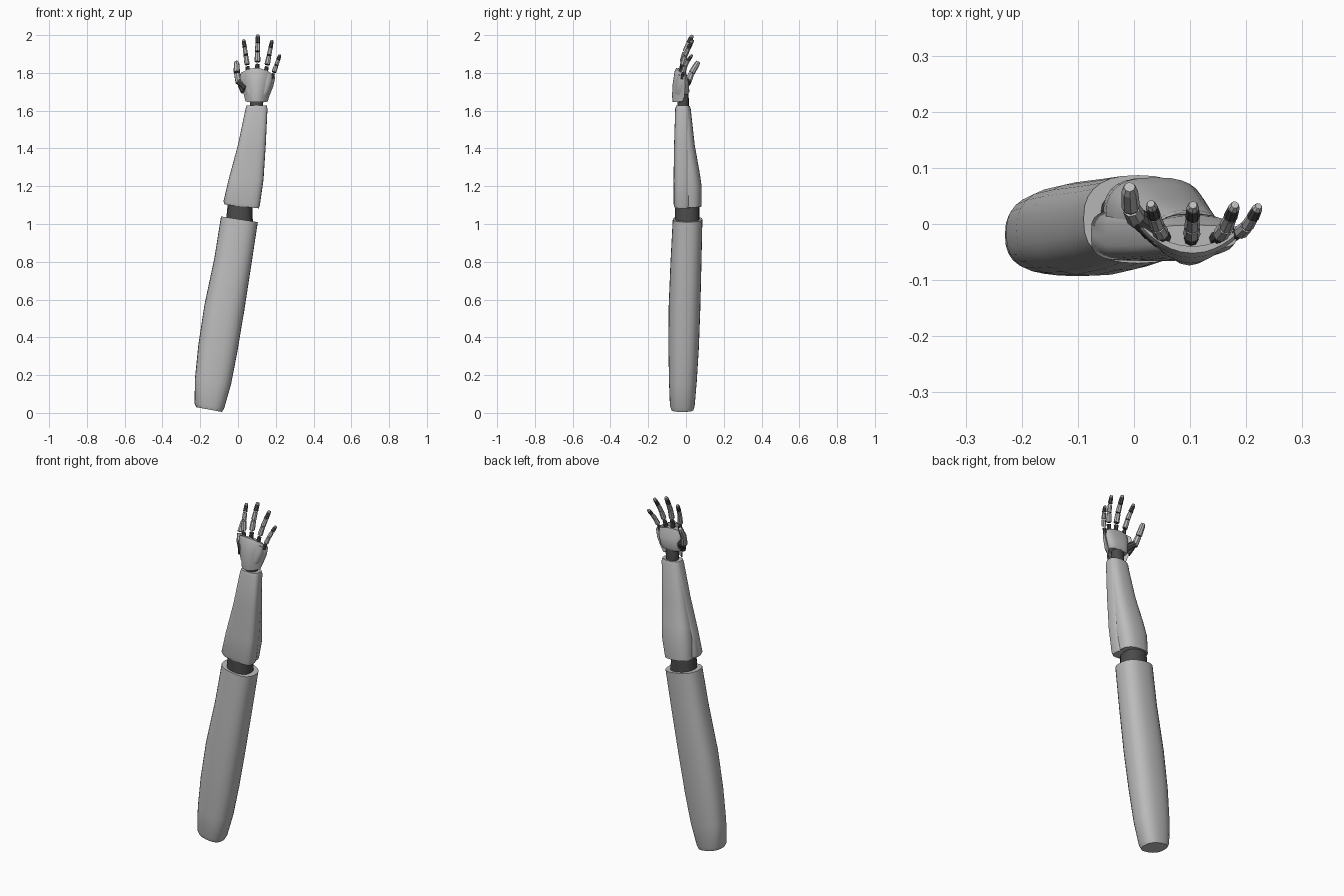
import bpy, bmesh, math
from mathutils import Vector


def material(name, value):
    m = bpy.data.materials.new(name)
    m.diffuse_color = (value, value, value, 1)
    return m


LIGHT = material("light_grey", 0.5)
DARK = material("dark_grey", 0.07)


def finish(name, bm, mat, angle=35):
    bmesh.ops.recalc_face_normals(bm, faces=bm.faces)
    me = bpy.data.meshes.new(name)
    bm.to_mesh(me)
    bm.free()
    ob = bpy.data.objects.new(name, me)
    bpy.context.collection.objects.link(ob)
    me.materials.append(mat)
    bpy.ops.object.select_all(action='DESELECT')
    ob.select_set(True)
    bpy.context.view_layer.objects.active = ob
    bpy.ops.object.shade_smooth_by_angle(angle=math.radians(angle))
    return ob


def loft(name, sections, mat, power=2.5, n=28):
    """Each section: left x, left z, right x, right z, front y, back y, [bow, arch]."""
    bm = bmesh.new()
    rings = []
    for s in sections:
        xl, zl, xr, zr, y0, y1 = s[:6]
        bow, arch = s[6:] if len(s) > 6 else (0, 0)
        ring = []
        for i in range(n):
            a = 2 * math.pi * i / n
            c, d = math.cos(a), math.sin(a)
            u = math.copysign(abs(c) ** (2 / power), c)
            v = math.copysign(abs(d) ** (2 / power), d)
            t = (u + 1) / 2
            ring.append(bm.verts.new((xl + (xr - xl) * t,
                                      (y0 + y1) / 2 + v * (y1 - y0) / 2 + bow * u * u,
                                      zl + (zr - zl) * t + arch * (1 - u * u))))
        rings.append(ring)
    for a, b in zip(rings, rings[1:]):
        for i in range(n):
            j = (i + 1) % n
            bm.faces.new((a[i], a[j], b[j], b[i]))
    bm.faces.new(rings[0])
    bm.faces.new(rings[-1])
    return finish(name, bm, mat)


def rod(bm, a, b, r1, r2, sides=8):
    a, b = Vector(a), Vector(b)
    d = b - a
    new = bmesh.ops.create_cone(bm, cap_ends=True, segments=sides, radius1=r1,
                                radius2=r2, depth=d.length)['verts']
    mtx = d.to_track_quat('Z', 'Y').to_matrix().to_4x4()
    mtx.translation = (a + b) / 2
    bmesh.ops.transform(bm, matrix=mtx, verts=new)


def finger(name, pts, r):
    pts = [Vector(p) for p in pts]
    # dark inner joints
    bm = bmesh.new()
    for i, (a, b) in enumerate(zip(pts, pts[1:])):
        rod(bm, a, a.lerp(b, 0.8), r * 0.85, r * 0.7)
    finish(name + "_joints", bm, DARK)
    # light outer segments
    bm = bmesh.new()
    for i, (a, b) in enumerate(zip(pts[1:], pts[2:])):
        k = r * (1 - 0.1 * i)
        top = 0.92 if i < len(pts) - 3 else 0.8
        rod(bm, a.lerp(b, 0.06), a.lerp(b, top), k, k * 0.88)
        if top == 0.8:
            rod(bm, a.lerp(b, top), b, k * 0.88, k * 0.6)
    finish(name + "_segments", bm, LIGHT)


# upper arm
loft("upper_arm", [
    (-0.22, 0.03, -0.085, 0.005, -0.078, 0.04),
    (-0.23, 0.05, -0.073, 0.025, -0.085, 0.046),
    (-0.228, 0.18, -0.037, 0.15, -0.09, 0.057),
    (-0.21, 0.36, -0.004, 0.32, -0.093, 0.068),
    (-0.178, 0.57, 0.033, 0.54, -0.092, 0.076),
    (-0.125, 0.82, 0.07, 0.78, -0.082, 0.082),
    (-0.09, 1.04, 0.105, 1.01, -0.07, 0.087)], LIGHT)

# elbow joint
loft("elbow_joint", [
    (-0.065, 1.0, 0.08, 0.98, -0.058, 0.072),
    (-0.055, 1.10, 0.075, 1.10, -0.058, 0.072)], DARK, 2.3, 16)

# forearm: squarer front shell over a rounded back
loft("forearm_front", [
    (-0.07, 1.103, 0.11, 1.083, -0.062, 0.025),
    (-0.077, 1.12, 0.116, 1.10, -0.066, 0.028),
    (-0.05, 1.235, 0.135, 1.235, -0.066, 0.028),
    (0.0, 1.42, 0.147, 1.42, -0.063, 0.024),
    (0.04, 1.61, 0.156, 1.61, -0.057, 0.02),
    (0.045, 1.627, 0.152, 1.627, -0.052, 0.015)], LIGHT, 3.6)
loft("forearm_back", [
    (-0.055, 1.10, 0.105, 1.088, -0.05, 0.082),
    (-0.05, 1.20, 0.126, 1.20, -0.05, 0.083),
    (-0.033, 1.28, 0.132, 1.28, -0.05, 0.071),
    (0.003, 1.42, 0.143, 1.42, -0.05, 0.046),
    (0.043, 1.61, 0.153, 1.61, -0.05, 0.025),
    (0.05, 1.626, 0.148, 1.626, -0.045, 0.02)], LIGHT, 2.6)

# wrist joint
loft("wrist_joint", [
    (0.065, 1.60, 0.13, 1.60, -0.045, 0.015),
    (0.062, 1.66, 0.135, 1.66, -0.045, 0.015),
    (0.07, 1.70, 0.13, 1.70, -0.04, 0.012)], DARK, 2.2, 16)

# back of hand: thin bowed shell
loft("hand_shell", [
    (0.04, 1.648, 0.158, 1.648, -0.07, -0.05, 0.04, -0.003),
    (0.032, 1.68, 0.165, 1.675, -0.074, -0.052, 0.055, 0),
    (0.015, 1.74, 0.187, 1.73, -0.07, -0.048, 0.055, 0.01),
    (0.01, 1.785, 0.197, 1.775, -0.06, -0.042, 0.045, 0.03),
    (0.016, 1.80, 0.193, 1.785, -0.052, -0.04, 0.04, 0.033)], LIGHT, 2.3, 32)

# palm filling
loft("palm", [
    (0.045, 1.685, 0.155, 1.685, -0.06, 0.01),
    (0.04, 1.70, 0.165, 1.70, -0.06, 0.018),
    (0.035, 1.76, 0.18, 1.75, -0.055, 0.014),
    (0.032, 1.80, 0.183, 1.785, -0.045, -0.002, 0, 0.015)], LIGHT, 3)

# four fingers: base and tip, gently curling towards the palm side
for name, base, tip, r in [
        ("index_finger", (0.055, -0.024, 1.795), (0.03, 0.036, 1.975), 0.0145),
        ("middle_finger", (0.102, -0.026, 1.805), (0.105, 0.034, 2.0), 0.0155),
        ("ring_finger", (0.145, -0.026, 1.795), (0.18, 0.034, 1.972), 0.0145),
        ("little_finger", (0.178, -0.02, 1.77), (0.222, 0.032, 1.895), 0.013)]:
    a, b = Vector(base), Vector(tip)
    pts = []
    for t in (0, 0.27, 0.55, 0.78, 1):
        p = a.lerp(b, t)
        p.y -= 0.012 * math.sin(math.pi * t)
        pts.append(p)
    finger(name, pts, r)

# thumb
finger("thumb", [(0.03, -0.015, 1.70), (0.006, 0.008, 1.745),
                 (-0.006, 0.03, 1.80), (-0.008, 0.066, 1.86)], 0.0185)
bm = bmesh.new()
rod(bm, (0.05, -0.02, 1.72), (0.005, 0.012, 1.755), 0.025, 0.018, 10)
finish("thumb_base", bm, DARK)
